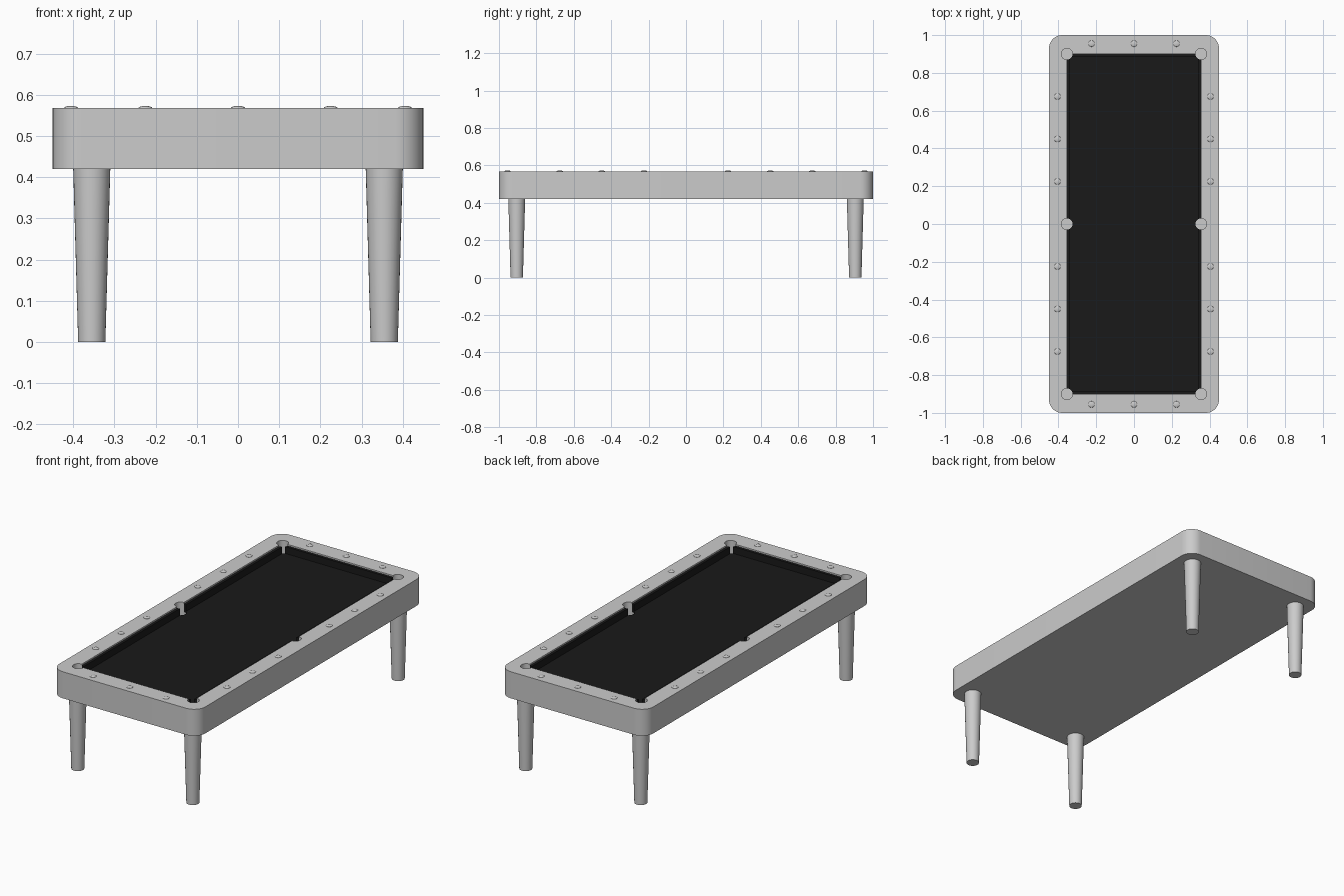
import bpy, bmesh, math

if "Cube" in bpy.data.objects:
    bpy.data.objects.remove(bpy.data.objects["Cube"])

TOP, BASE, FELT = 0.568, 0.42, 0.522
IX, IY = 0.355, 0.90          # inner edge of the rails

black = bpy.data.materials.new("black_cloth")
black.diffuse_color = (0.01, 0.01, 0.01, 1)
black.use_nodes = True
black.node_tree.nodes["Principled BSDF"].inputs["Base Color"].default_value = black.diffuse_color


def box(name, x0, x1, y0, y1, z0, z1):
    bpy.ops.mesh.primitive_cube_add(size=1, location=((x0 + x1) / 2, (y0 + y1) / 2, (z0 + z1) / 2))
    ob = bpy.context.object
    ob.name = name
    ob.scale = (x1 - x0, y1 - y0, z1 - z0)
    bpy.ops.object.transform_apply(location=False, rotation=False, scale=True)
    return ob


def cone(name, x, y, z0, z1, r0, r1, sides=32):
    bpy.ops.mesh.primitive_cone_add(vertices=sides, radius1=r0, radius2=r1, depth=z1 - z0,
                                    location=(x, y, (z0 + z1) / 2))
    ob = bpy.context.object
    ob.name = name
    return ob


def smooth(ob):
    bpy.ops.object.select_all(action='DESELECT')
    ob.select_set(True)
    bpy.context.view_layer.objects.active = ob
    bpy.ops.object.shade_smooth_by_angle(angle=math.radians(35))


def cut(ob, cutters):
    bpy.context.view_layer.objects.active = ob
    for c in cutters:
        m = ob.modifiers.new("cut", 'BOOLEAN')
        m.object, m.operation, m.solver = c, 'DIFFERENCE', 'EXACT'
        bpy.ops.object.modifier_apply(modifier=m.name)


# Table body with rounded vertical corners
body = box("table_body", -0.45, 0.45, -1, 1, BASE, TOP)
bm = bmesh.new()
bm.from_mesh(body.data)
upright = [e for e in bm.edges if abs(e.verts[0].co.z - e.verts[1].co.z) > 0.05]
bmesh.ops.bevel(bm, geom=upright, offset=0.07, segments=10, profile=0.5, affect='EDGES')
bm.to_mesh(body.data)
bm.free()

# Playing recess and six pocket holes
recess = box("recess_cutter", -IX, IX, -IY, IY, FELT - 0.007, 0.7)
pockets = [cone("pocket_cutter", sx * IX, y, 0.47, 0.7, 0.03, 0.03)
           for sx in (-1, 1) for y in (-IY, 0, IY)]
cut(body, [recess] + pockets)
smooth(body)

# Cloth bed and cushions, notched by the pockets
cloth = [box("cloth_bed", -IX, IX, -IY, IY, FELT - 0.007, FELT)]
w = 0.015
for s in (-1, 1):
    cloth.append(box("side_cushion", *sorted((s * IX, s * (IX - w))), -IY, IY, FELT, TOP - 0.008))
    cloth.append(box("end_cushion", -IX + w, IX - w, *sorted((s * IY, s * (IY - w))), FELT, TOP - 0.008))
for ob in cloth:
    cut(ob, pockets)
    ob.data.materials.clear()
    ob.data.materials.append(black)
for c in [recess] + pockets:
    bpy.data.objects.remove(c)

# Tapered legs
for sx in (-1, 1):
    for sy in (-1, 1):
        smooth(cone("leg", sx * 0.355, sy * 0.905, 0, BASE, 0.033, 0.045))

# Domed sight markers on the rails
spots = [(sx * 0.405, y * sy) for sx in (-1, 1) for sy in (-1, 1) for y in (0.225, 0.45, 0.675)]
spots += [(x, sy * 0.955) for sy in (-1, 1) for x in (-0.225, 0, 0.225)]
for x, y in spots:
    bpy.ops.mesh.primitive_uv_sphere_add(segments=16, ring_count=8, radius=0.017, location=(x, y, TOP))
    dot = bpy.context.object
    dot.name = "rail_marker"
    dot.scale.z = 0.3
    smooth(dot)
